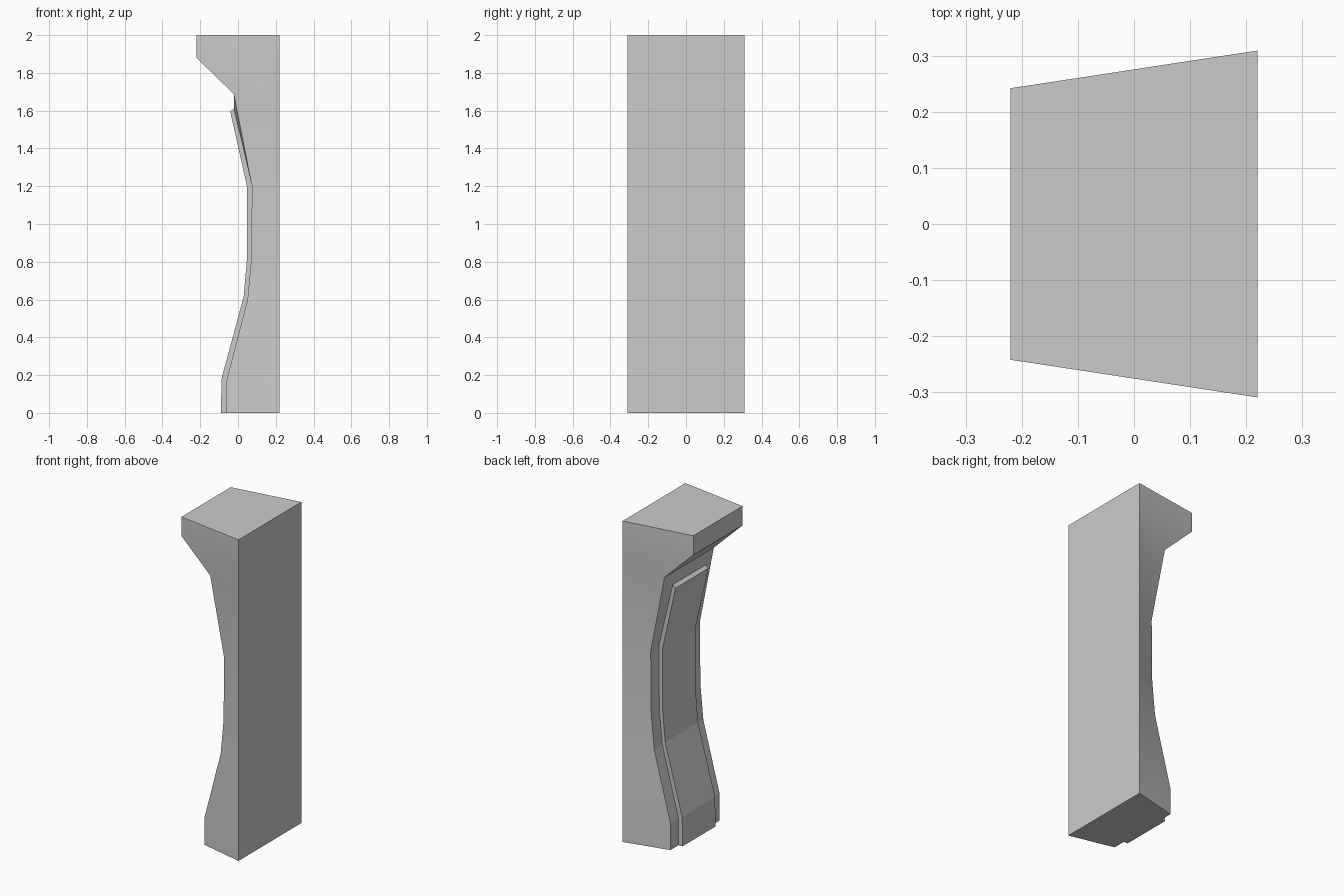
import bpy, bmesh
from math import radians

if "Cube" in bpy.data.objects:
    bpy.data.objects.remove(bpy.data.objects["Cube"])

BACK_X, BACK_Y = 0.22, 0.309     # wide flat back face
EDGE_Y, PANEL_Y = 0.242, 0.162   # front edge and raised panel half widths

# Profiles as (x, z): front edge, foot of the raised panel, face of the panel
edge = [(-0.063, 0), (-0.062, 0.167), (0.05, 0.597), (0.07, 0.81), (0.074, 1.2), (-0.022, 1.688)]
foot = edge[:5] + [(-0.022, 1.612)]
face = [(-0.09, 0), (-0.087, 0.182), (0.03, 0.615), (0.048, 0.82), (0.048, 1.197), (-0.041, 1.595)]
cap = [(-0.22, 1.88), (-0.22, 2.0)]

bm = bmesh.new()


def vert(x, y, z):
    return bm.verts.new((x, y, z))


# Cross-section per level, running from the -y back corner round to the +y back corner
rows = []
for e, f, p in zip(edge, foot, face):
    half = [(BACK_X, BACK_Y, e[1]), (e[0], EDGE_Y, e[1]), (f[0], PANEL_Y, f[1]), (p[0], PANEL_Y, p[1])]
    rows.append([vert(x, -y, z) for x, y, z in half] + [vert(x, y, z) for x, y, z in reversed(half)])

# Shaft: sides, recessed borders, raised panel and back
for lo, hi in zip(rows, rows[1:]):
    for i in range(8):
        j = (i + 1) % 8
        bm.faces.new((lo[i], lo[j], hi[j], hi[i]))
bm.faces.new(rows[0])

# Panel top end and the border above it
t = rows[-1]
bm.faces.new((t[2], t[3], t[4], t[5]))
bm.faces.new((t[1], t[2], t[5], t[6]))

# Overhanging head
ring = [t[0], t[1], t[6], t[7]]
for x, z in cap:
    new = [vert(BACK_X, -BACK_Y, z), vert(x, -EDGE_Y, z), vert(x, EDGE_Y, z), vert(BACK_X, BACK_Y, z)]
    for i in range(4):
        j = (i + 1) % 4
        bm.faces.new((ring[i], ring[j], new[j], new[i]))
    ring = new
bm.faces.new(ring)

bmesh.ops.recalc_face_normals(bm, faces=bm.faces[:])
mesh = bpy.data.meshes.new("pillar")
bm.to_mesh(mesh)
bm.free()
pillar = bpy.data.objects.new("pillar", mesh)
bpy.context.collection.objects.link(pillar)
bpy.context.view_layer.objects.active = pillar
pillar.select_set(True)
bpy.ops.object.shade_smooth_by_angle(angle=radians(9))
